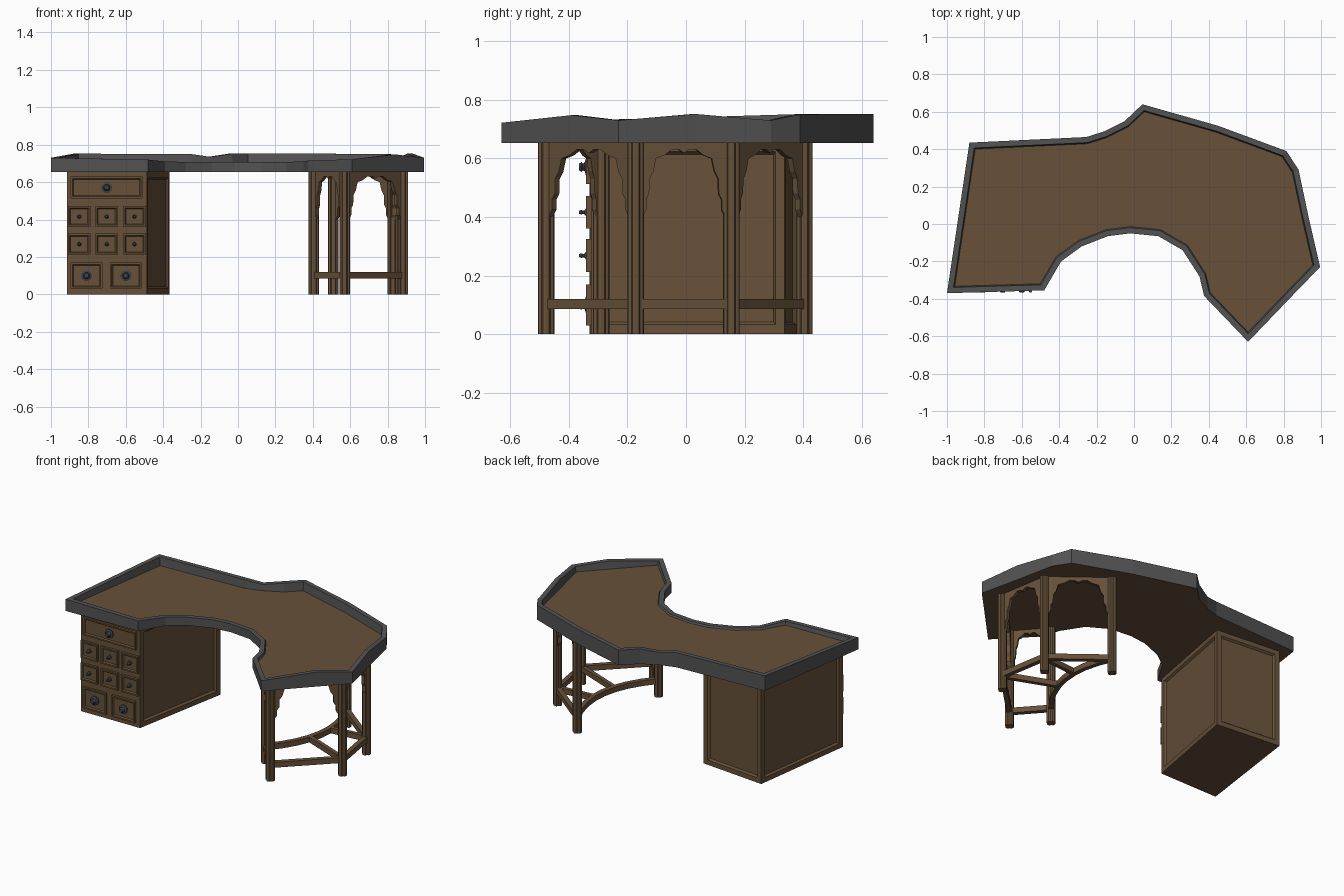
import bpy, bmesh, math
from mathutils import Vector as V

if "Cube" in bpy.data.objects:
    bpy.data.objects.remove(bpy.data.objects["Cube"])


def material(name, col):
    m = bpy.data.materials.new(name)
    m.diffuse_color = (*col, 1)
    m.use_nodes = True
    m.node_tree.nodes["Principled BSDF"].inputs["Base Color"].default_value = m.diffuse_color
    return m


WOOD = material("brown wood", (0.135, 0.083, 0.042))
RIM = material("grey rim", (0.085, 0.085, 0.085))
METAL = material("dark metal", (0.05, 0.055, 0.062))


def finish(bm, name, mats):
    bmesh.ops.recalc_face_normals(bm, faces=bm.faces)
    me = bpy.data.meshes.new(name)
    bm.to_mesh(me)
    bm.free()
    for m in mats:
        me.materials.append(m)
    ob = bpy.data.objects.new(name, me)
    bpy.context.collection.objects.link(ob)
    return ob


def loop_verts(bm, pts):
    return [bm.verts.new(p) for p in pts]


def bridge(bm, a, b, mat=0):
    n = len(a)
    for i in range(n):
        j = (i + 1) % n
        bm.faces.new((a[i], a[j], b[j], b[i])).material_index = mat


def loft(name, bottom, top, mat):
    """Closed solid between two matching outlines."""
    bm = bmesh.new()
    a, b = loop_verts(bm, bottom), loop_verts(bm, top)
    bridge(bm, a, b)
    bm.faces.new(a)
    bm.faces.new(b)
    return finish(bm, name, [mat])


# ---- table top: outline (x, y, rim height) ----
outline = [(-1, -.37, .73), (-.48, -.355, .72), (-.39, -.20, .71), (-.28, -.12, .708),
           (-.14, -.065, .708), (-.02, -.05, .708), (.13, -.065, .708), (.26, -.14, .708),
           (.35, -.28, .71), (.375, -.385, .715), (.61, -.63, .722), (.84, -.39, .748),
           (.995, -.23, .73), (.935, .03, .752), (.88, .29, .73), (.815, .39, .75),
           (.45, .525, .752), (.045, .64, .752), (-.05, .55, .752), (-.16, .495, .735),
           (-.255, .465, .75), (-.88, .435, .752)]


def inset(pts, d):
    out, n = [], len(pts)
    for i in range(n):
        p, q, r = (V(pts[k % n][:2]) for k in (i - 1, i, i + 1))
        e, f = (q - p).normalized(), (r - q).normalized()
        n1, n2 = V((-e.y, e.x)), V((-f.y, f.x))
        out.append(q + (n1 + n2) * d / (1 + n1.dot(n2)))
    return out


bm = bmesh.new()
surface_z, under_z = .697, .653
bottom = loop_verts(bm, [(x, y, under_z) for x, y, z in outline])
outer = loop_verts(bm, outline)
inner = loop_verts(bm, [(p.x, p.y, o[2]) for p, o in zip(inset(outline, .03), outline)])
floor = loop_verts(bm, [(p.x, p.y, surface_z) for p in inset(outline, .036)])
for a, b in ((bottom, outer), (outer, inner), (inner, floor)):
    bridge(bm, a, b, 1)
bm.faces.new(floor)
bm.faces.new(bottom)
finish(bm, "table_top", [WOOD, RIM])

# ---- drawer cabinet with recessed panels on three sides ----
base = [(-.913, -.33), (-.487, -.325), (-.365, .337), (-.815, .38)]
bm = bmesh.new()
lo = loop_verts(bm, [(x, y, 0) for x, y in base])
hi = loop_verts(bm, [(x, y, .655) for x, y in base])
bridge(bm, lo, hi)
bm.faces.new(lo)
bm.faces.new(hi)
bmesh.ops.recalc_face_normals(bm, faces=bm.faces)
panels = [f for f in bm.faces if abs(f.normal.z) < .5 and f.normal.y > -.8]
bmesh.ops.inset_individual(bm, faces=panels, thickness=.045)
bmesh.ops.inset_individual(bm, faces=panels, thickness=.014, depth=-.012)
finish(bm, "cabinet", [WOOD])


def knob(x, z, r):
    bm = bmesh.new()
    rings = [(r, -.335), (r, -.342), (r * .55, -.346), (r * .4, -.352),
             (r * .6, -.357), (r * .4, -.365)]
    loops = [loop_verts(bm, [(x + s * math.cos(i * math.tau / 10), y,
                              z + s * math.sin(i * math.tau / 10)) for i in range(10)])
             for s, y in rings]
    for a, b in zip(loops, loops[1:]):
        bridge(bm, a, b)
    bm.faces.new(loops[-1])
    bm.faces.new(loops[0])
    finish(bm, "drawer_knob", [METAL])


def drawer(x0, x1, z0, z1, r):
    bm = bmesh.new()
    back, front = [loop_verts(bm, [(x0, y, z0), (x1, y, z0), (x1, y, z1), (x0, y, z1)])
                   for y in (-.32, -.342)]
    bridge(bm, back, front)
    bm.faces.new(back)
    face = bm.faces.new(front)
    bmesh.ops.recalc_face_normals(bm, faces=bm.faces)
    bmesh.ops.inset_individual(bm, faces=[face], thickness=.014)
    bmesh.ops.inset_individual(bm, faces=[face], thickness=.008, depth=-.008)
    finish(bm, "drawer", [WOOD])
    knob((x0 + x1) / 2, (z0 + z1) / 2, r)


drawer(-.895, -.51, .512, .63, .03)
for z in (.212, .36):
    for x in (-.91, -.763, -.615):
        drawer(x, x + .122, z, z + .112, .014)
for x in (-.895, -.685):
    drawer(x, x + .17, .03, .17, .03)

# ---- open stand: fluted posts ----
A, B, C, D, E = (V(p) for p in ((.57, -.478), (.882, -.172), (.828, .155),
                                (.51, .405), (.405, -.29)))
for p in (A, B, C, D, E):
    ring = []
    for i in range(16):
        t = i * math.tau / 16
        r = .021 if i % 4 == 2 else .028
        ring.append((p.x + r * math.cos(t), p.y + r * math.sin(t)))
    loft("stand_post", [(x, y, 0) for x, y in ring], [(x, y, .66) for x, y in ring], WOOD)


# ---- stretchers ----
def stretcher(pts, w=.03, z0=.085, z1=.12):
    left, right = [], []
    for i, p in enumerate(pts):
        d = (pts[min(i + 1, len(pts) - 1)] - pts[max(i - 1, 0)]).normalized()
        s = V((-d.y, d.x)) * w / 2
        left.append(p + s)
        right.append(p - s)
    ring = left + right[::-1]
    loft("stand_stretcher", [(*p, z0) for p in ring], [(*p, z1) for p in ring], WOOD)


for p, q in ((A, B), (B, C), (C, D), (E, A)):
    stretcher([p, q])
ctrl = V((.69, .03))
curve = [D * (1 - t) ** 2 + ctrl * 2 * t * (1 - t) + E * t * t
         for t in (i / 8 for i in range(9))]
stretcher(curve)
stretcher([B, curve[5]], .026)
stretcher([C, curve[3]], .026)

# ---- scalloped arches between posts ----
half = [(0, .40), (.045, .425), (.045, .46), (.08, .48), (.085, .53), (.13, .555),
        (.165, .60), (.26, .61), (.35, .63), (.44, .63)]
scallop = half + [(.5, .618)] + [(1 - s, z) for s, z in reversed(half)]
for p, q in ((A, B), (B, C), (C, D), (E, A)):
    d = (q - p).normalized()
    a, b = p + d * .022, q - d * .022
    side = V((-d.y, d.x)) * .011
    prof = [(0, .66)] + scallop + [(1, .66)]
    loft("stand_arch", [(*(a.lerp(b, s) + side), z) for s, z in prof],
         [(*(a.lerp(b, s) - side), z) for s, z in prof], WOOD)
